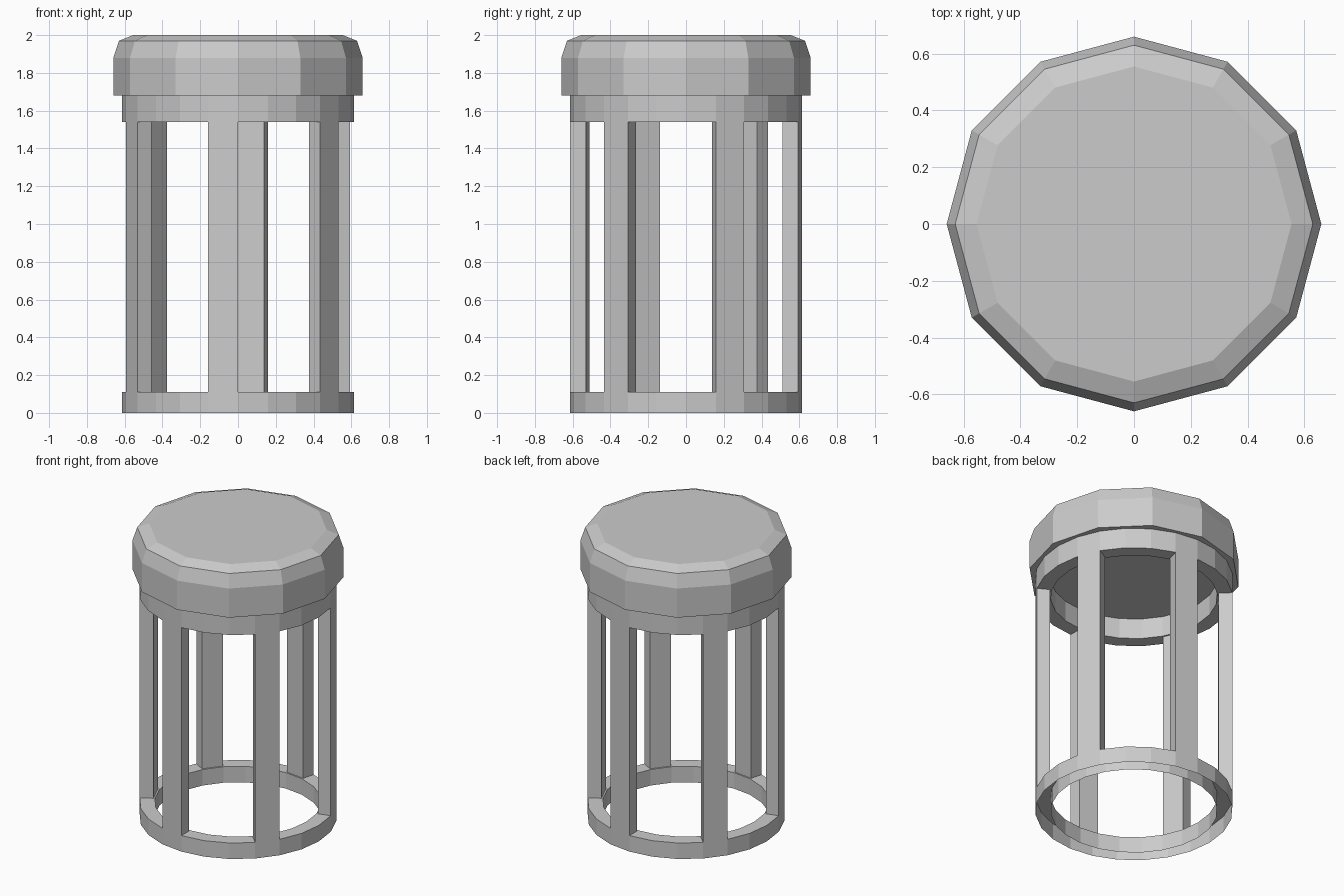
import bpy, bmesh
from math import cos, sin, radians

if "Cube" in bpy.data.objects:
    bpy.data.objects.remove(bpy.data.objects["Cube"])


def lathe(name, profile, angles, closed_profile=False, full=True, caps=False):
    """Sweep a (radius, z) profile through a list of angles in degrees."""
    bm = bmesh.new()
    cols = [[bm.verts.new((r * cos(radians(a)), r * sin(radians(a)), z))
             for r, z in profile] for a in angles]
    n, m = len(cols), len(profile)
    for i in range(n if full else n - 1):
        a, b = cols[i], cols[(i + 1) % n]
        for j in range(m if closed_profile else m - 1):
            k = (j + 1) % m
            bm.faces.new((a[j], b[j], b[k], a[k]))
    if caps:
        if full:
            bm.faces.new([c[0] for c in cols])
            bm.faces.new([c[-1] for c in cols])
        else:
            bm.faces.new(cols[0])
            bm.faces.new(cols[-1])
    bmesh.ops.recalc_face_normals(bm, faces=bm.faces)
    me = bpy.data.meshes.new(name)
    bm.to_mesh(me)
    bm.free()
    ob = bpy.data.objects.new(name, me)
    bpy.context.collection.objects.link(ob)
    return ob


R_OUT, R_IN, R_POST = 0.615, 0.52, 0.53
ring_angles = range(0, 360, 15)

# Twelve-sided lid with a stepped bevel
lathe("lid", [(0.66, 1.68), (0.66, 1.88), (0.63, 1.97), (0.555, 2.0)],
      range(0, 360, 30), caps=True)

# Collar under the lid
lathe("collar", [(R_IN, 1.68), (R_IN, 1.54), (R_OUT, 1.54), (R_OUT, 1.68)],
      ring_angles)

# Base ring, open underneath
lathe("base_ring", [(R_IN, 0), (R_IN, 0.11), (R_OUT, 0.11), (R_OUT, 0)],
      ring_angles)

# Six posts, each one ring segment wide
for i in range(6):
    a = 15 + 60 * i
    lathe(f"post_{i + 1}",
          [(R_POST, 0.11), (R_OUT, 0.11), (R_OUT, 1.54), (R_POST, 1.54)],
          (a, a + 15), closed_profile=True, full=False, caps=True)
